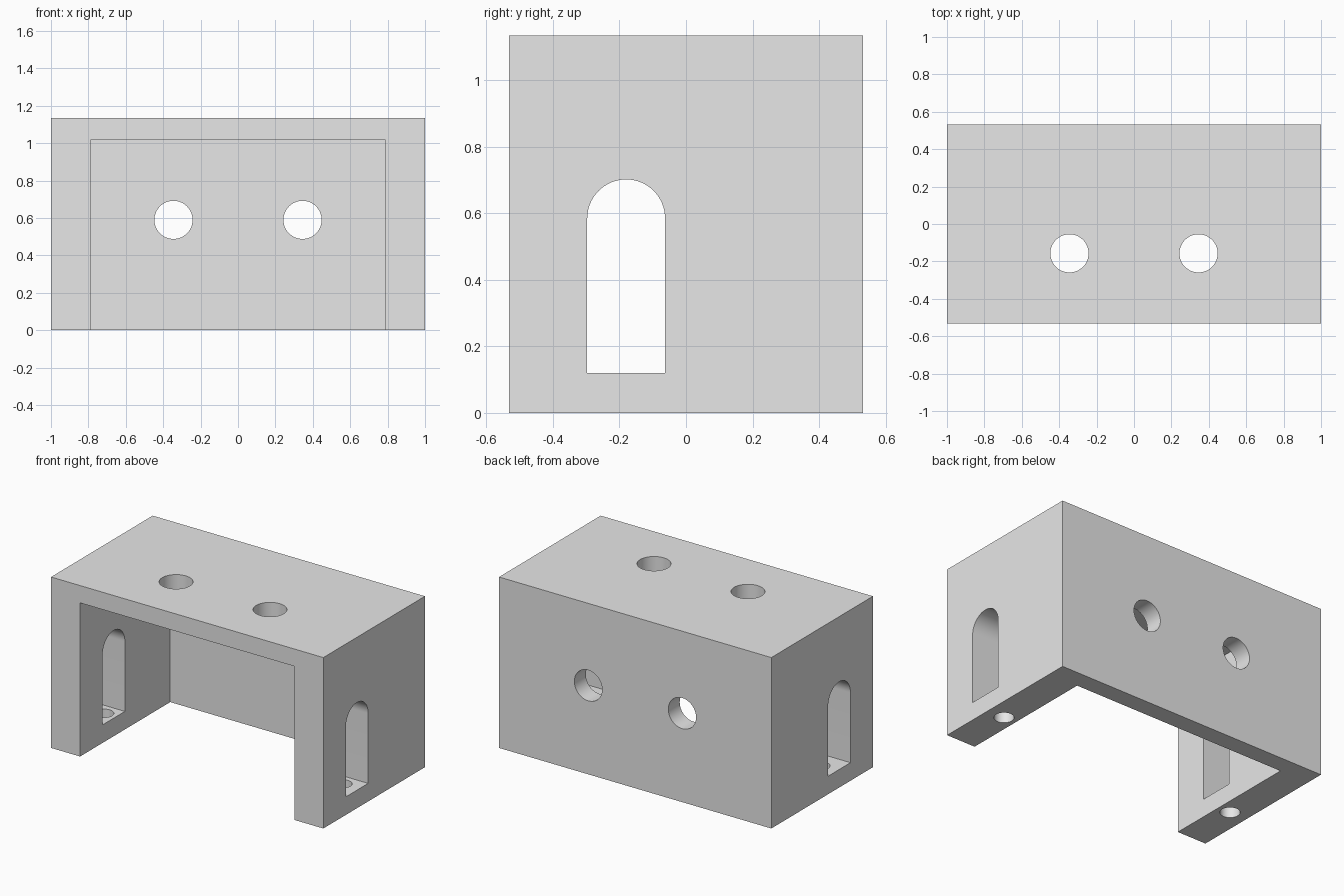
import bpy
import bmesh
import math
from mathutils import Matrix

cube = bpy.data.objects.get("Cube")
if cube:
    bpy.data.objects.remove(cube, do_unlink=True)

W, D, H = 2.0, 1.066, 1.135      # overall size
SIDE, TOP, BACK = 0.213, 0.115, 0.12   # wall thicknesses

grey = bpy.data.materials.new("plain_grey")
grey.use_nodes = True
grey.diffuse_color = (0.8, 0.8, 0.8, 1)
grey.node_tree.nodes["Principled BSDF"].inputs["Base Color"].default_value = (0.8, 0.8, 0.8, 1)


def make_object(name, bm):
    bmesh.ops.recalc_face_normals(bm, faces=bm.faces)
    mesh = bpy.data.meshes.new(name)
    bm.to_mesh(mesh)
    bm.free()
    mesh.materials.append(grey)
    obj = bpy.data.objects.new(name, mesh)
    bpy.context.collection.objects.link(obj)
    return obj


def extrude_profile(name, points, vector):
    bm = bmesh.new()
    face = bm.faces.new([bm.verts.new(p) for p in points])
    extruded = bmesh.ops.extrude_face_region(bm, geom=[face])["geom"]
    verts = [v for v in extruded if isinstance(v, bmesh.types.BMVert)]
    bmesh.ops.translate(bm, verts=verts, vec=vector)
    return make_object(name, bm)


def box(name, low, high):
    (x0, y0, z0), (x1, y1, z1) = low, high
    base = [(x0, y0, z0), (x1, y0, z0), (x1, y1, z0), (x0, y1, z0)]
    return extrude_profile(name, base, (0, 0, z1 - z0))


def drill(name, centre, radius, depth, axis="Z"):
    bm = bmesh.new()
    turn = Matrix.Rotation(math.pi / 2, 4, "X") if axis == "Y" else Matrix()
    bmesh.ops.create_cone(bm, cap_ends=True, segments=64, radius1=radius, radius2=radius,
                          depth=depth, matrix=Matrix.Translation(centre) @ turn)
    return make_object(name, bm)


# Solid block
bracket = box("bracket_body", (-W / 2, -D / 2, 0), (W / 2, D / 2, H))

# Cavity open at the front and bottom
cutters = [box("cavity_cutter", (SIDE - W / 2, -D, -0.2),
               (W / 2 - SIDE, D / 2 - BACK, H - TOP))]

# Arched slot through both side walls
slot_y, slot_r, slot_floor, spring = -0.18, 0.117, 0.12, 0.585
arch = [(-1.2, slot_y - slot_r, slot_floor), (-1.2, slot_y + slot_r, slot_floor)]
for i in range(33):
    a = math.pi * i / 32
    arch.append((-1.2, slot_y + slot_r * math.cos(a), spring + slot_r * math.sin(a)))
cutters.append(extrude_profile("slot_cutter", arch, (2.4, 0, 0)))

# Bolt holes in the top, the back and the feet
for side, s in (("right", -1), ("left", 1)):
    cutters.append(drill(side + "_top_hole_cutter", (s * 0.345, -0.157, H), 0.102, 0.4))
    cutters.append(drill(side + "_back_hole_cutter", (s * 0.345, D / 2, 0.59), 0.102, 0.4, "Y"))
    cutters.append(drill(side + "_foot_hole_cutter", (s * 0.875, -0.157, 0.05), 0.06, 0.3))

for cutter in cutters:
    cut = bracket.modifiers.new(cutter.name, "BOOLEAN")
    cut.operation = "DIFFERENCE"
    cut.solver = "EXACT"
    cut.object = cutter

# Apply the cuts and discard the cutters
graph = bpy.context.evaluated_depsgraph_get()
mesh = bpy.data.meshes.new_from_object(bracket.evaluated_get(graph))
bracket.modifiers.clear()
bracket.data = mesh
mesh.materials.clear()
mesh.materials.append(grey)
for poly in mesh.polygons:
    poly.material_index = 0
for cutter in cutters:
    bpy.data.objects.remove(cutter, do_unlink=True)

# Smooth hole walls, sharp edges elsewhere
bpy.ops.object.select_all(action="DESELECT")
bracket.select_set(True)
bpy.context.view_layer.objects.active = bracket
bpy.ops.object.shade_smooth_by_angle(angle=math.radians(30))
